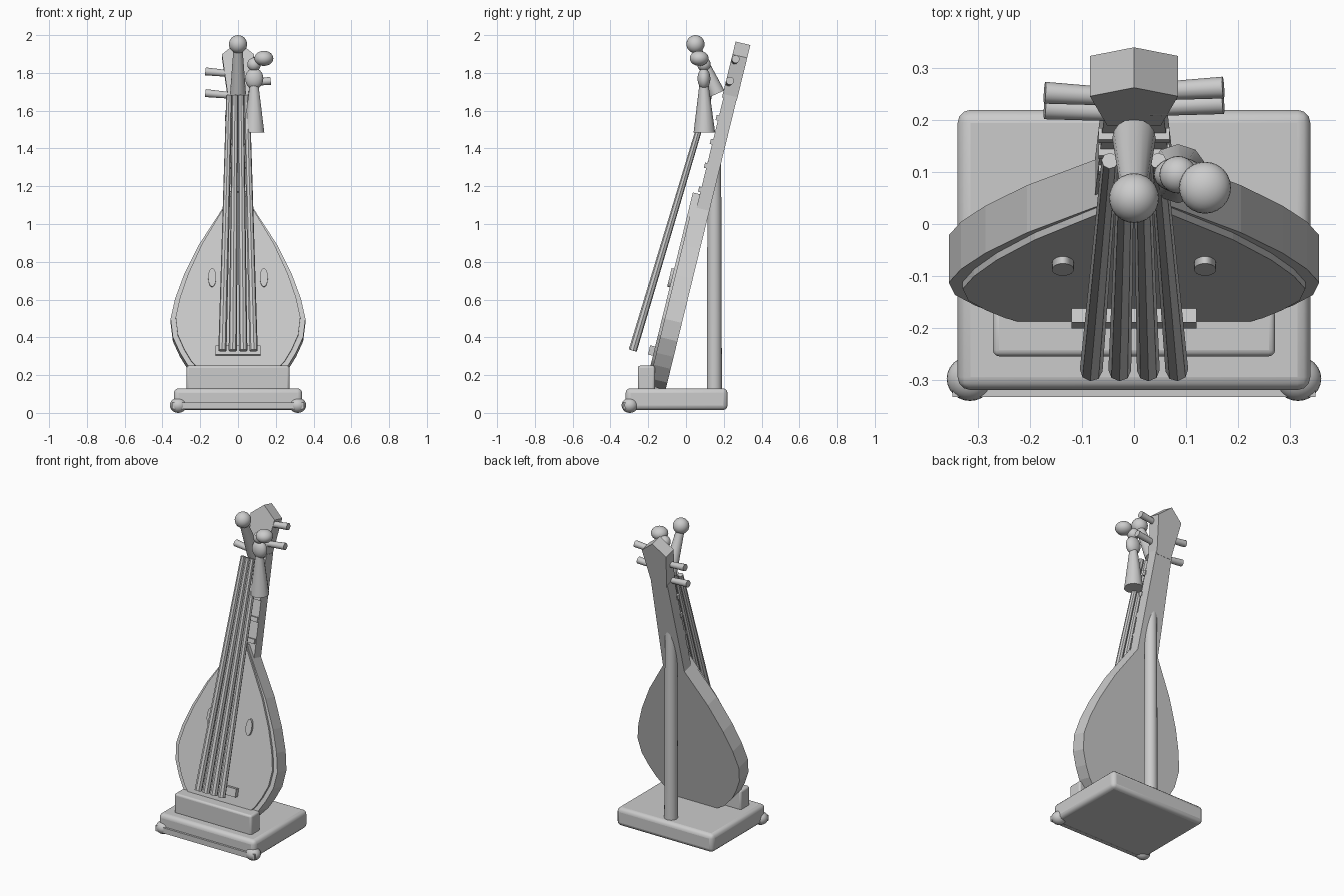
import bpy, bmesh, math
from mathutils import Vector, Matrix

if "Cube" in bpy.data.objects:
    bpy.data.objects.remove(bpy.data.objects["Cube"])

clay = bpy.data.materials.new("light_grey")
clay.use_nodes = True
GREY = (0.6, 0.6, 0.6, 1)
clay.diffuse_color = GREY
clay.node_tree.nodes["Principled BSDF"].inputs["Base Color"].default_value = GREY

# Leaning frame of the instrument: local z runs up the neck, local -y is its front
LEAN = Matrix.Translation((0, -0.138, 0)) @ Matrix.Rotation(-0.24, 4, 'X')


def finish(name, bm, matrix=Matrix(), smooth=False, bevel=0):
    bmesh.ops.recalc_face_normals(bm, faces=bm.faces)
    mesh = bpy.data.meshes.new(name)
    bm.to_mesh(mesh)
    bm.free()
    mesh.materials.append(clay)
    ob = bpy.data.objects.new(name, mesh)
    bpy.context.collection.objects.link(ob)
    ob.matrix_world = matrix
    if bevel:
        mod = ob.modifiers.new("Rounded edges", 'BEVEL')
        mod.width, mod.segments = bevel, 3
    if smooth:
        bpy.ops.object.select_all(action='DESELECT')
        ob.select_set(True)
        bpy.context.view_layer.objects.active = ob
        bpy.ops.object.shade_smooth_by_angle(angle=math.radians(40))
    return ob


def box(name, lo, hi, matrix=Matrix(), bevel=0):
    lo, hi = Vector(lo), Vector(hi)
    bm = bmesh.new()
    bmesh.ops.create_cube(bm, size=1)
    bmesh.ops.scale(bm, vec=hi - lo, verts=bm.verts)
    bmesh.ops.translate(bm, vec=(lo + hi) / 2, verts=bm.verts)
    return finish(name, bm, matrix, bool(bevel), bevel)


def rod(name, a, b, r1, r2, sides=16, matrix=Matrix()):
    a, b = Vector(a), Vector(b)
    bm = bmesh.new()
    bmesh.ops.create_cone(bm, cap_ends=True, segments=sides, radius1=r1,
                          radius2=r2, depth=(b - a).length)
    turn = (b - a).to_track_quat('Z', 'Y').to_matrix().to_4x4()
    bm.transform(Matrix.Translation((a + b) / 2) @ turn)
    return finish(name, bm, matrix, True)


def ball(name, centre, radii):
    bm = bmesh.new()
    bmesh.ops.create_uvsphere(bm, u_segments=24, v_segments=14, radius=1)
    bmesh.ops.scale(bm, vec=radii, verts=bm.verts)
    bmesh.ops.translate(bm, vec=centre, verts=bm.verts)
    return finish(name, bm, smooth=True)


def slab(name, half, front, back):
    """Mirror a half outline of (x, z) and extrude it between two depths."""
    outline = half + [(-x, z) for x, z in reversed(half) if x > 0]
    bm = bmesh.new()
    face = bm.faces.new([bm.verts.new((x, front, z)) for x, z in outline])
    ext = bmesh.ops.extrude_face_region(bm, geom=[face])["geom"]
    moved = [v for v in ext if isinstance(v, bmesh.types.BMVert)]
    bmesh.ops.translate(bm, vec=(0, back - front, 0), verts=moved)
    return finish(name, bm, LEAN)


# Stand
box("base", (-0.34, -0.32, 0.015), (0.34, 0.22, 0.13), bevel=0.025)
box("front_ledge", (-0.272, -0.255, 0.12), (0.272, -0.165, 0.25), bevel=0.012)
box("front_rail", (-0.35, -0.333, 0.02), (0.35, -0.31, 0.055))
rod("back_post", (0, 0.15, 0.12), (0, 0.15, 1.33), 0.04, 0.036, 20)
for side, s in (("left", 1), ("right", -1)):
    ball(side + "_foot", (s * 0.316, -0.298, 0.04), (0.045, 0.043, 0.04))

# Pear-shaped body with a raised soundboard
pear = [(0.03, 1.175), (0.07, 1.11), (0.127, 1.02), (0.206, 0.895), (0.286, 0.73),
        (0.333, 0.6), (0.357, 0.49), (0.345, 0.39), (0.307, 0.305), (0.268, 0.24),
        (0.2, 0.165), (0.13, 0.125)]
slab("body", pear, -0.094, 0)
inner = [(x * 0.925, 0.6 + (z - 0.6) * (1 if z > 0.6 else 0.95)) for x, z in pear]
slab("soundboard", inner, -0.108, -0.09)
box("bridge", (-0.12, -0.135, 0.285), (0.12, -0.1, 0.335), LEAN)
for side, s in (("left", 1), ("right", -1)):
    hole = rod(side + "_sound_hole", (0, -0.1, 0), (0, -0.122, 0), 1, 1, 20, LEAN)
    hole.data.transform(Matrix.Translation((s * 0.137, 0, 0.709))
                        @ Matrix.Diagonal((0.021, 1, 0.05, 1)))

# Neck, frets and head
slab("neck", [(0.058, 1.72), (0.076, 1.08)], -0.07, 0)
slab("head", [(0, 2.005), (0.085, 1.935), (0.052, 1.7)], -0.078, 0.002)
for i in range(4):
    z = 1.2 + i * 0.13
    box("fret_%d" % (i + 1), (-0.068, -0.083, z - 0.014), (0.068, -0.06, z + 0.014), LEAN)

# Tuning pegs
for side, s, y, heights in (("left", 1, 0.225, (1.745, 1.86)),
                            ("right", -1, 0.215, (1.68, 1.795))):
    for i, z in enumerate(heights):
        yy = y + i * 0.03
        rod("%s_peg_%d" % (side, i + 1), (s * 0.03, yy, z),
            (s * 0.172, yy + 0.008, z + 0.013), 0.017, 0.021, 12)

# Strings
for i in range(4):
    k = i - 1.5
    rod("string_%d" % (i + 1), (k * 0.055, -0.282, 0.33), (k * 0.031, 0.122, 1.68),
        0.022, 0.016, 8)

# Curved finial in front of the head
rod("finial_stem", (0, 0.165, 1.69), (0, 0.055, 1.93), 0.042, 0.024, 16)
ball("finial_ball", (0, 0.05, 1.952), (0.048, 0.048, 0.048))

# Hanging tassel
ball("tassel_bead", (0.137, 0.07, 1.877), (0.05, 0.05, 0.04))
ball("tassel_link", (0.085, 0.095, 1.845), (0.036, 0.036, 0.036))
ball("tassel_knot", (0.086, 0.095, 1.77), (0.048, 0.034, 0.056))
rod("tassel_skirt", (0.085, 0.097, 1.485), (0.085, 0.095, 1.74), 0.057, 0.024, 10)
